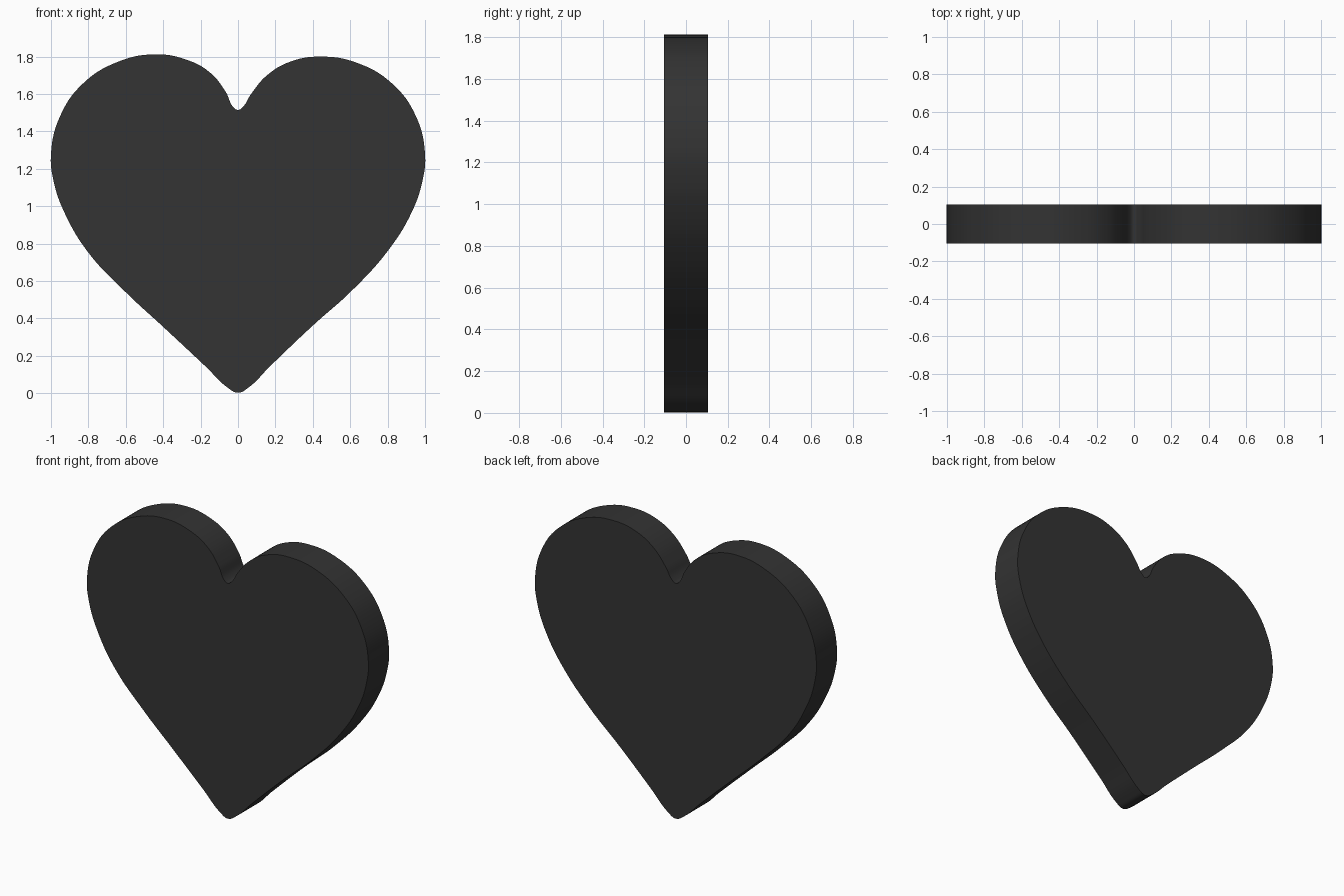
import bpy
import bmesh
import math

if "Cube" in bpy.data.objects:
    bpy.data.objects.remove(bpy.data.objects["Cube"])

# Outline in x, z, counter-clockwise from the bottom tip
right_side = [(0.0, 0.003), (0.055, 0.03), (0.17, 0.143), (0.40, 0.362), (0.61, 0.55),
              (0.80, 0.76), (0.925, 0.96), (0.985, 1.13), (1.0, 1.28), (0.95, 1.484),
              (0.825, 1.655), (0.635, 1.767), (0.44, 1.80), (0.28, 1.773),
              (0.155, 1.70), (0.07, 1.60), (0.025, 1.53)]
left_side = [(0.0, 1.515), (-0.025, 1.53), (-0.065, 1.61), (-0.15, 1.715), (-0.28, 1.785),
             (-0.445, 1.812), (-0.64, 1.773), (-0.83, 1.655), (-0.95, 1.484), (-1.0, 1.28),
             (-0.985, 1.13), (-0.925, 0.96), (-0.80, 0.752), (-0.60, 0.54),
             (-0.40, 0.355), (-0.17, 0.14), (-0.055, 0.03)]
outline = right_side + left_side

# Smooth closed profile, extruded to a slab
curve = bpy.data.curves.new("heart_plate", "CURVE")
curve.dimensions = "2D"
curve.fill_mode = "BOTH"
curve.extrude = 0.105
curve.resolution_u = 8
spline = curve.splines.new("BEZIER")
spline.bezier_points.add(len(outline) - 1)
for point, (x, z) in zip(spline.bezier_points, outline):
    point.co = (x, z, 0)
    point.handle_left_type = point.handle_right_type = "AUTO"
spline.use_cyclic_u = True

heart = bpy.data.objects.new("heart_plate", curve)
bpy.context.collection.objects.link(heart)
heart.rotation_euler = (math.radians(90), 0, 0)
bpy.context.view_layer.objects.active = heart
heart.select_set(True)
bpy.ops.object.convert(target="MESH")
bpy.ops.object.transform_apply(location=True, rotation=True, scale=True)

# Weld caps to the rim
bm = bmesh.new()
bm.from_mesh(heart.data)
bmesh.ops.remove_doubles(bm, verts=bm.verts, dist=0.0005)
bmesh.ops.recalc_face_normals(bm, faces=bm.faces)
bm.to_mesh(heart.data)
bm.free()
bpy.ops.object.shade_smooth_by_angle(angle=math.radians(35))

# Single dark colour
dark = bpy.data.materials.new("charcoal")
dark.diffuse_color = (0.033, 0.033, 0.033, 1)
dark.use_nodes = True
dark.node_tree.nodes["Principled BSDF"].inputs["Base Color"].default_value = dark.diffuse_color
heart.data.materials.clear()
heart.data.materials.append(dark)
